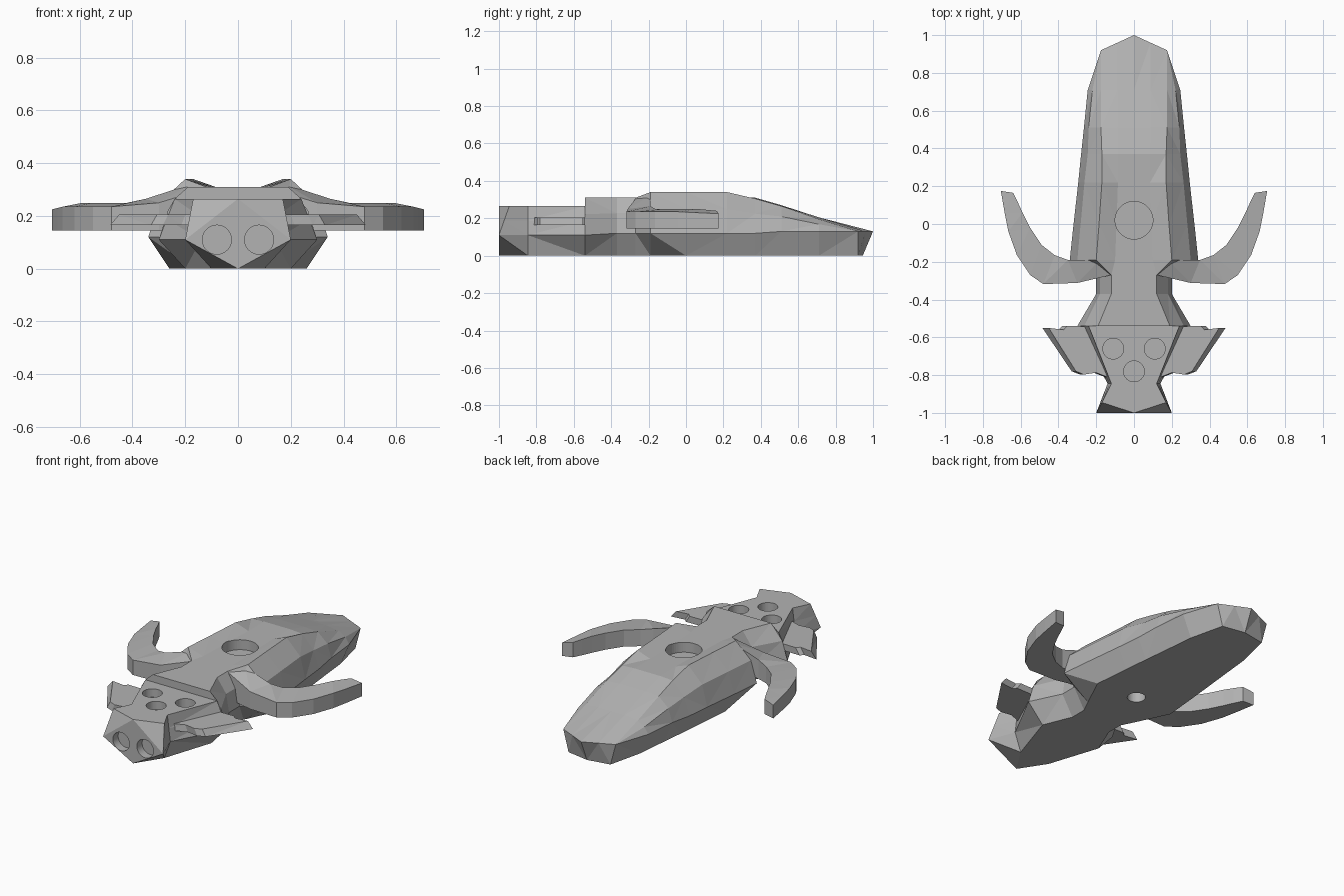
import bpy, bmesh
from mathutils import Vector

if "Cube" in bpy.data.objects:
    bpy.data.objects.remove(bpy.data.objects["Cube"])

grey = bpy.data.materials.new("plain grey")
grey.use_nodes = True
grey.diffuse_color = (0.45, 0.45, 0.45, 1)
grey.node_tree.nodes["Principled BSDF"].inputs["Base Color"].default_value = grey.diffuse_color


class Builder:
    """Collects faces from points, merging shared corners."""

    def __init__(self):
        self.bm, self.cache = bmesh.new(), {}

    def face(self, points):
        corners = []
        for p in points:
            key = tuple(round(c, 4) for c in p)
            if key not in self.cache:
                self.cache[key] = self.bm.verts.new(key)
            if self.cache[key] not in corners:
                corners.append(self.cache[key])
        if len(corners) > 2 and not self.bm.faces.get(corners):
            self.bm.faces.new(corners)

    def finish(self, name):
        bm = self.bm
        bmesh.ops.triangulate(bm, faces=[f for f in bm.faces if len(f.verts) > 3])
        bmesh.ops.recalc_face_normals(bm, faces=bm.faces)
        mesh = bpy.data.meshes.new(name)
        bm.to_mesh(mesh)
        bm.free()
        mesh.materials.append(grey)
        obj = bpy.data.objects.new(name, mesh)
        bpy.context.collection.objects.link(obj)
        return obj


def loft(builder, rings):
    """Joins closed rings of equal length with side faces."""
    for a, b in zip(rings, rings[1:]):
        for i in range(len(a)):
            j = (i + 1) % len(a)
            builder.face([a[i], a[j], b[j], b[i]])


def mirror_x(obj):
    obj.modifiers.new("Mirror", "MIRROR").use_axis[0] = True


# Body stations: y, bottom half width, waist half width,
# ridge half width, ridge height, deck height, side bulge
stations = [
    (-1, 0, .2, .17, .265, .265, 0),
    (-.845, .1, .14, .12, .265, .265, 0),
    (-.54, .2, .3, .24, .265, .265, 0),
    (-.54, .2, .3, .19, .31, .31, .02),
    (-.37, .13, .2, .12, .31, .31, .02),
    (-.27, .13, .2, .12, .31, .31, .02),
    (-.19, .17, .34, .2, .34, .31, .03),
    (0, .26, .32, .185, .34, .31, .03),
    (.22, .24, .295, .17, .34, .31, .03),
    (.37, .225, .28, .17, .305, .31, .02),
    (.51, .21, .265, .175, .265, .27, .02),
    (.71, .19, .245, .175, .195, .205, .01),
    (.92, .14, .175, .175, .13, .13, 0),
]


def half_profile(row):
    y, base, waist, ridge, ridge_z, deck_z, bulge = row
    low = Vector((base, y, 0))
    mid = Vector((waist, y, round(.11 + .01 * (y + 1), 2)))
    top = Vector((ridge, y, ridge_z))
    keel, crown = Vector((0, y, 0)), Vector((0, y, deck_z))
    if row is stations[0]:
        top.y += .055
    if row is stations[-1]:
        keel.y, crown.y = .945, 1
    side = mid.lerp(top, .5) + Vector((bulge, 0, bulge * .6))
    deck = top.lerp(crown, .5)
    deck.z = deck_z
    return [keel, low, mid, side, top, deck, crown]


def flip(points):
    return [Vector((-p.x, p.y, p.z)) for p in points]


shell = Builder()
halves = [half_profile(row) for row in stations]
loft(shell, [h + flip(h[1:-1])[::-1] for h in halves])

# Angled cheeks beside a flat snout
front = halves[0]
for cheek in (front[2:], flip(front[2:])):
    shell.face(cheek)
shell.face([front[6], front[2], front[0], flip(front)[2]])

# Tail end
for end in (halves[-1], flip(halves[-1])):
    shell.face(end)
body = shell.finish("body")


# Round blind holes
def drill(center, radius, depth, along_y=False):
    rotation = (1.5708, 0, 0) if along_y else (0, 0, 0)
    bpy.ops.mesh.primitive_cylinder_add(vertices=48, radius=radius, depth=depth * 2,
                                        location=center, rotation=rotation)
    cutter = bpy.context.object
    cutter.hide_render = True
    cutter.data.materials.append(grey)
    cut = body.modifiers.new("Hole", "BOOLEAN")
    cut.operation, cut.solver, cut.object = "DIFFERENCE", "EXACT", cutter
    bpy.context.view_layer.objects.active = body
    bpy.ops.object.modifier_apply(modifier=cut.name)
    bpy.data.objects.remove(cutter)


drill((0, .02, .31), .1, .06)
drill((0, .02, 0), .05, .06)
drill((0, -.78, .265), .055, .05)
for sign in (-1, 1):
    drill((sign * .11, -.66, .265), .055, .05)
    drill((sign * .08, -1, .11), .055, .05, along_y=True)

# Curved arms: outer x, y, inner x, y, top height
arm_path = [
    (.12, -.27, .18, -.19, .32),
    (.3, -.312, .35, -.19, .265),
    (.48, -.318, .42, -.165, .25),
    (.55, -.27, .49, -.11, .25),
    (.62, -.165, .55, -.02, .25),
    (.665, -.04, .59, .06, .25),
    (.685, .06, .615, .115, .245),
    (.705, .175, .64, .165, .24),
]
arm = Builder()
sections = [[Vector((ox, oy, .145)), Vector((ox, oy, top - .015)),
             Vector((ix, iy, top)), Vector((ix, iy, .15))]
            for ox, oy, ix, iy, top in arm_path]
loft(arm, sections)
arm.face(sections[0])
arm.face(sections[-1])
mirror_x(arm.finish("curved_arms"))

# Thin swept fins beside the head
fin_outline = [(.485, -.55), (.33, -.78), (.285, -.797), (.215, -.787),
               (.1, -.83), (.1, -.545), (.38, -.54), (.4, -.56)]
fin = Builder()
under = [Vector((x, y, .165)) for x, y in fin_outline]
over = [Vector((x * .93, y, .205)) for x, y in fin_outline]
loft(fin, [under, over])
fin.face(under)
fin.face(over)
mirror_x(fin.finish("head_fins"))
